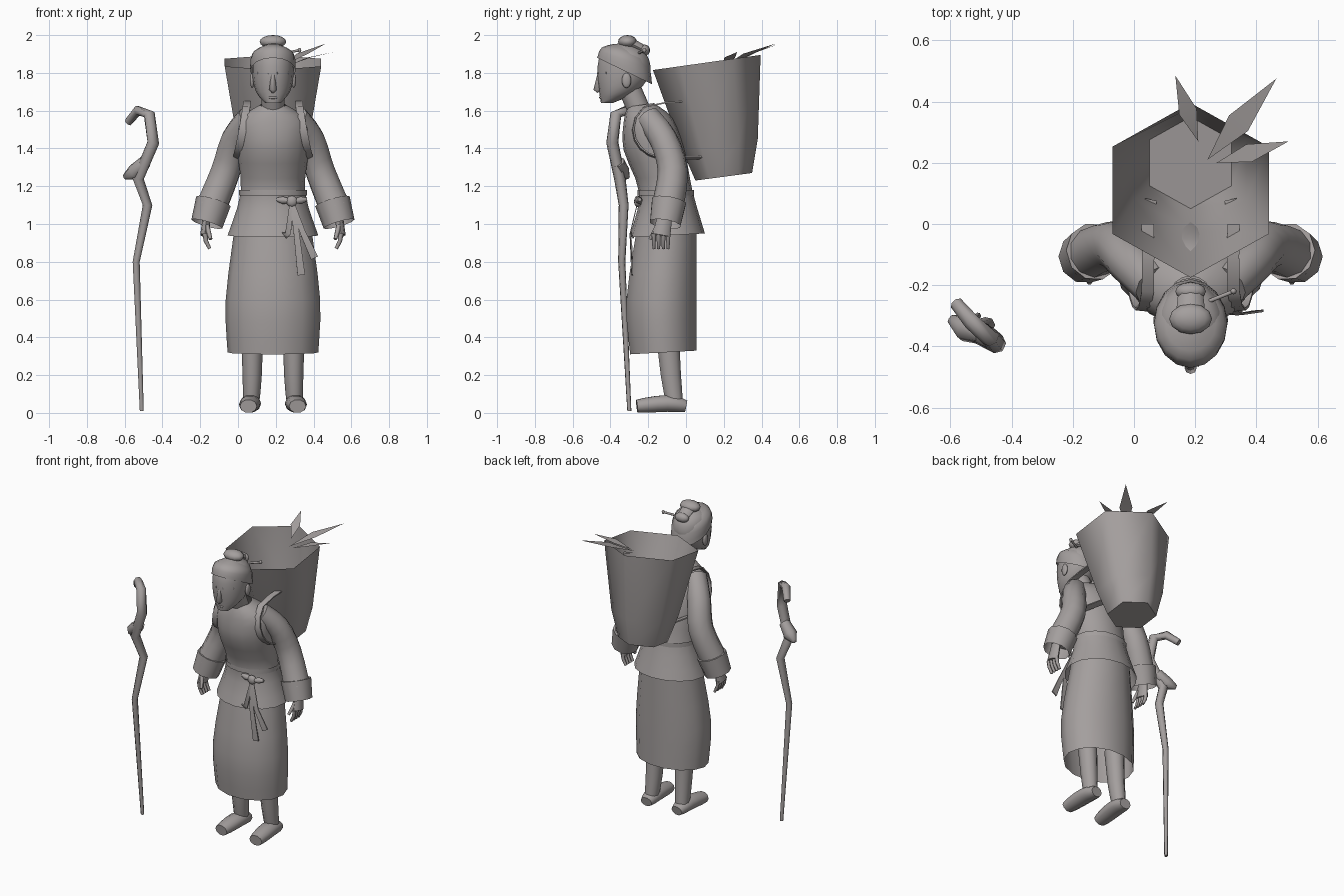
import bpy
import bmesh
from math import cos, sin, pi, radians
from mathutils import Vector

default_cube = bpy.data.objects.get("Cube")
if default_cube:
    bpy.data.objects.remove(default_cube, do_unlink=True)

FIGURE_CENTRE = 0.185
UP = Vector((0, 0, 1))

clay = bpy.data.materials.new("warm_grey_clay")
clay.use_nodes = True
clay.diffuse_color = (0.37, 0.345, 0.34, 1)
shader = next(node for node in clay.node_tree.nodes if node.type == "BSDF_PRINCIPLED")
shader.inputs["Base Color"].default_value = clay.diffuse_color


def finish(name, bm, centre=FIGURE_CENTRE, sharp=65):
    """Turn a bmesh into a smooth object with its sharp edges kept."""
    bmesh.ops.recalc_face_normals(bm, faces=bm.faces[:])
    mesh = bpy.data.meshes.new(name)
    bm.to_mesh(mesh)
    bm.free()
    mesh.materials.append(clay)
    mesh.shade_smooth()
    mesh.set_sharp_from_angle(angle=radians(sharp))
    obj = bpy.data.objects.new(name, mesh)
    obj.location.x = centre
    bpy.context.collection.objects.link(obj)


def spline(points, steps):
    """Resample points along a smooth curve that passes through all of them."""
    points = [Vector(p) for p in points]
    padded = [points[0]] + points + [points[-1]]
    result = []
    for a, b, c, d in zip(padded, padded[1:], padded[2:], padded[3:]):
        for step in range(steps):
            t = step / steps
            bend = (c - a) * t + (2 * a - 5 * b + 4 * c - d) * t ** 2
            bend += (3 * b - a - 3 * c + d) * t ** 3
            result.append(b + bend / 2)
    return result + [points[-1]]


def circle(sides, turn):
    angles = [turn + 2 * pi * i / sides for i in range(sides)]
    return [(cos(angle), sin(angle)) for angle in angles]


def skin(bm, loops, caps):
    """Bridge successive vertex loops and close the chosen ends."""
    rings = [[bm.verts.new(p) for p in loop] for loop in loops]
    for low, high in zip(rings, rings[1:]):
        for i in range(len(low)):
            bm.faces.new((low[i - 1], low[i], high[i], high[i - 1]))
    if "start" in caps:
        bm.faces.new(rings[0])
    if "end" in caps:
        bm.faces.new(rings[-1])


def loft(name, rings, sides=16, steps=3, caps="", rise=(0, 0), turn=0):
    """Stack ellipses given as y, z, half width, half depth; rise tips the back up."""
    bm = bmesh.new()
    rings = spline(rings, steps)
    loops = []
    for i, (y, z, wide, deep) in enumerate(rings):
        tip = rise[0] + (rise[1] - rise[0]) * i / (len(rings) - 1)
        loops.append([(wide * c, y + deep * s, z + tip * s) for c, s in circle(sides, turn)])
    skin(bm, loops, caps)
    finish(name, bm)


def tube(name, path, first, last, bulge=0, flat=1, sides=8, steps=1, side=1,
         caps="start end", centre=FIGURE_CENTRE):
    """Sweep an ellipse along a path, tapering from first to last radius."""
    bm = bmesh.new()
    points = [Vector((x * side, y, z)) for x, y, z in spline(path, steps)]
    end = len(points) - 1
    turn, grow = (pi / 4, 2 ** 0.5) if sides == 4 else (0, 1)
    across = Vector((1, 0, 0))
    loops = []
    for i, point in enumerate(points):
        ahead = (points[min(i + 1, end)] - points[max(i - 1, 0)]).normalized()
        across = (across - ahead * across.dot(ahead)).normalized()
        other = ahead.cross(across) * flat
        radius = grow * (first + (last - first) * i / end + bulge * sin(pi * i / end))
        loops.append([point + (across * c + other * s) * radius for c, s in circle(sides, turn)])
    skin(bm, loops, caps)
    finish(name, bm, centre)


def ball(name, centre, size):
    bm = bmesh.new()
    bmesh.ops.create_uvsphere(bm, u_segments=12, v_segments=8, radius=1)
    bmesh.ops.scale(bm, vec=Vector(size), verts=bm.verts)
    bmesh.ops.translate(bm, vec=Vector(centre), verts=bm.verts)
    finish(name, bm)


def leaf(name, base, tip, width):
    """A flat pointed blade, arched a little at its widest place."""
    bm = bmesh.new()
    base, tip = Vector(base), Vector(tip)
    across = (tip - base).cross(UP).normalized() * width
    middle = base.lerp(tip, 0.45) + UP * 0.01
    root, right, point, left = [
        bm.verts.new(p) for p in (base, middle + across, tip, middle - across)]
    bm.faces.new((root, right, left))
    bm.faces.new((right, point, left))
    finish(name, bm, centre=0, sharp=10)


# Clothing: wrapped skirt, jacket with flared hem, and sash
loft("skirt", [(-.12, .32, .24, .18), (-.13, .6, .25, .19), (-.1, 1, .2, .16)],
     sides=14, caps="end", rise=(.01, 0))
loft("jacket", [(-.1, .94, .24, .2), (-.107, 1.17, .17, .14), (-.17, 1.4, .19, .16),
                (-.2, 1.55, .18, .13), (-.24, 1.63, .07, .07)], rise=(.01, .01))
loft("sash", [(-.107, 1.15, .18, .15), (-.107, 1.18, .18, .15)], steps=1)

# Sash knot, bow loops and hanging ends
knot = Vector((.1, -.255, 1.12))
ball("sash_knot", knot, (.03, .02, .03))
for tag, reach in (("right", -.08), ("left", .08)):
    loop_end = knot + Vector((reach, .01, .01))
    tube("bow_loop_" + tag, [knot, knot.lerp(loop_end, .6), loop_end], .01, .01, bulge=.01)
for tag, drift, drop in (("short", -.04, .18), ("long", .05, .39), ("side", .12, .3)):
    hem = knot + Vector((drift / 2, -.04, -.17))
    tail_end = knot + Vector((drift, -.03, -drop))
    tube("sash_tail_" + tag, [knot, hem, tail_end], .01, .02, flat=.2, sides=4)

# Neck, head and face
tube("neck", [(0, -.23, 1.56), (0, -.3, 1.72)], .06, .06, sides=12)
loft("head", [(-.42, 1.64, .04, .03), (-.36, 1.7, .09, .1), (-.33, 1.8, .11, .14),
              (-.33, 1.9, .1, .12), (-.33, 1.95, .04, .04)], caps="start end")
tube("nose", [(0, -.46, 1.79), (0, -.47, 1.71), (0, -.46, 1.7)], .01, .01, bulge=.01)
ball("lips", (0, -.44, 1.67), (.03, .02, .01))

# Hair cap, folded bun and hairpin
loft("hair_cap", [(-.325, 1.81, .12, .145), (-.325, 1.9, .11, .12), (-.33, 1.955, .02, .02)],
     caps="end", rise=(-.07, 0))
front_bun, back_bun = Vector((0, -.31, 1.965)), Vector((0, -.22, 1.92))
ball("front_bun", front_bun, (.07, .05, .035))
ball("back_bun", back_bun, (.05, .03, .03))
tube("bun_fold", [front_bun, back_bun], .05, .04, flat=.6)
pin_end = Vector((.14, -.22, 1.92))
tube("hairpin", [(.04, -.26, 1.9), pin_end], .007, .007)
ball("hairpin_bead", pin_end, UP * .003 + Vector((.01, .01, .01)))

# Paired parts: limbs, face details and carrying straps
for tag, side in (("right", -1), ("left", 1)):
    tube("sleeve_" + tag, [(.12, -.2, 1.56), (.2, -.12, 1.45), (.25, -.07, 1.28),
                           (.33, -.1, 1.08)], .07, .085, sides=10, steps=3, side=side)
    tube("cuff_" + tag, [(.315, -.09, 1.12), (.35, -.11, 1)], .095, .085,
         sides=10, side=side, caps="start")
    tube("palm_" + tag, [(.35, -.11, 1.05), (.36, -.13, .94)], .02, .025, flat=1.9, side=side)
    for i, finger in enumerate(("index", "middle", "ring", "little")):
        y = -.17 + i * .025
        tube(finger + "_finger_" + tag, [(.36, y, .95), (.355, y, .91), (.335, y, .87)],
             .014, .009, sides=6, side=side)
    tube("thumb_" + tag, [(.35, -.15, .99), (.33, -.19, .92)], .015, .01, sides=6, side=side)
    tube("leg_" + tag, [(.11, -.1, .45), (.11, -.08, .2), (.115, -.06, .05)],
         .06, .042, flat=1.1, sides=10, steps=2, side=side)
    tube("foot_" + tag, [(.115, 0, .035), (.12, -.1, .05), (.13, -.26, .035)],
         .04, .045, bulge=.015, flat=.8, sides=10, steps=3, side=side)
    ball("ear_" + tag, (.11 * side, -.315, 1.76), (.012, .025, .04))
    tube("brow_" + tag, [(.02, -.46, 1.8), (.08, -.42, 1.8)], .008, .006, side=side)
    tube("strap_" + tag, [(.14, 0, 1.65), (.14, -.22, 1.62), (.16, -.28, 1.5),
                          (.18, -.24, 1.4), (.19, -.15, 1.35), (.16, -.05, 1.35),
                          (.13, .08, 1.35)], .02, .02, flat=.2, sides=4, steps=2, side=side)

# Open six-sided back basket with a few leaves
loft("basket", [(.2, 1.25, .155, .15), (.18, 1.42, .21, .2), (.11, 1.855, .295, .285)],
     sides=6, steps=1, caps="start", rise=(.02, .04), turn=pi / 6)
leaf("back_leaf", (.21, .27, 1.86), (.135, .485, 1.95), .03)
leaf("long_leaf", (.24, .21, 1.84), (.465, .475, 1.955), .04)
leaf("side_leaf", (.27, .2, 1.84), (.505, .27, 1.91), .03)

# Gnarled walking staff with a hooked top and a side knob
tube("staff", [(-.51, -.3, .01), (-.54, -.34, .8), (-.48, -.33, 1.1), (-.53, -.35, 1.24),
               (-.45, -.39, 1.43), (-.47, -.37, 1.58), (-.53, -.32, 1.6), (-.58, -.26, 1.54)],
     .011, .022, bulge=.016, sides=7, centre=0)
tube("staff_knob", [(-.49, -.36, 1.33), (-.55, -.34, 1.27), (-.6, -.31, 1.25)],
     .035, .015, bulge=.02, sides=7, centre=0)
